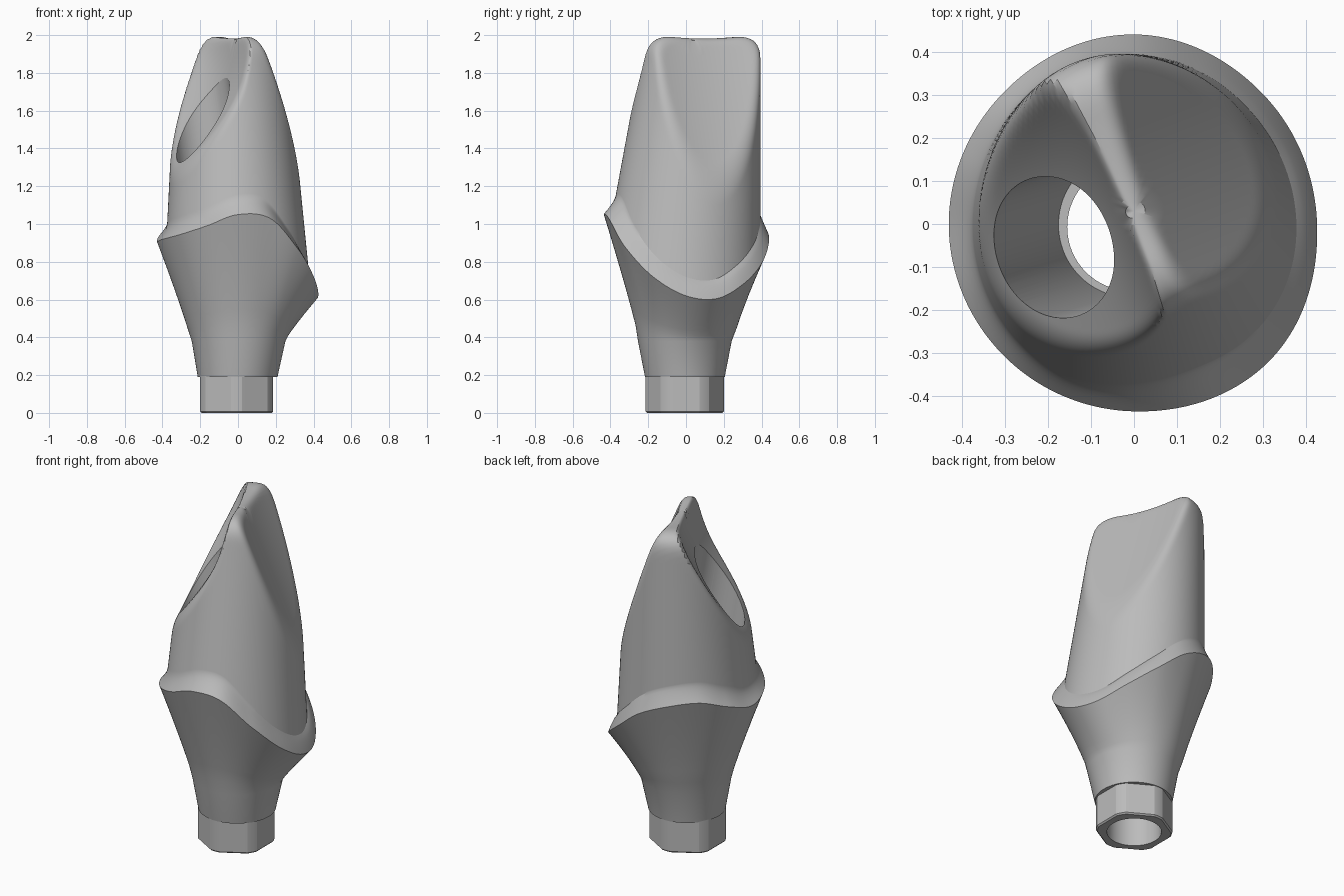
import bpy, bmesh, math
from mathutils import Vector

cube = bpy.data.objects.get("Cube")
if cube:
    bpy.data.objects.remove(cube)

grey = bpy.data.materials.new("satin_grey_metal")
grey.use_nodes = True
grey.diffuse_color = (0.5, 0.5, 0.5, 1)
grey.node_tree.nodes["Principled BSDF"].inputs["Base Color"].default_value = (0.5, 0.5, 0.5, 1)

COLS = 180
ANGLES = [math.tau * i / COLS for i in range(COLS)]


def cyclic(values, angle):
    """Smooth closed curve through evenly spaced values."""
    n = len(values)
    p = (angle / math.tau * n) % n
    i = int(p)
    t = p - i
    a, b, c, d = (values[(i + k) % n] for k in (-1, 0, 1, 2))
    return b + 0.5 * t * (c - a + t * (2 * a - 5 * b + 4 * c - d + t * (3 * (b - c) + d - a)))


def smooth_max(a, b, k):
    h = max(k - abs(a - b), 0) / k
    return max(a, b) + h * h * k / 4


# Collar outline by angle, counter-clockwise from +x
MARGIN_Z = [.62, .605, .68, .79, .92, .99, 1.01, .96, .91, .92, .945, .99, 1.05, 1.03, .87, .715]
MARGIN_R = [.425, .425, .44, .43, .43, .43, .435, .447]


def wall(x, y, z):
    """Tapered oval post."""
    t = z - 1
    left, right = -.375 + .05 * t, .35 - .1 * t
    front, back = -.40 + .185 * t, .395
    a, b = (right - left) / 2, (back - front) / 2
    return (math.hypot((x - left - a) / a, (y - front - b) / b) - 1) * a


def post(p):
    """Rounded post trimmed by two scooped facets that meet in a soft ridge."""
    x, y, z = p
    u, v = .93 * x + .36 * y, .93 * y - .36 * x
    hollow = 1.80 + 1.45 * u + .25 * math.exp(min(u, .1) / .04) + 1.5 * max(v, 0) ** 2
    slope = 2.08 - 2.55 * u + (v - .05) ** 2
    crest = 1.982 + .25 * (v - .1) ** 2
    blank = smooth_max(wall(x, y, z), z - crest, .12)
    facets = smooth_max((z - hollow) / 1.9, (z - slope) / 2.7, .06)
    return smooth_max(facets, blank, .035)


def hit(origin, direction):
    """Distance along a ray to the post surface."""
    lo, hi = 0.0, 1.5
    for _ in range(22):
        mid = (lo + hi) / 2
        if post(origin + direction * mid) < 0:
            lo = mid
        else:
            hi = mid
    return lo


def make_object(name, rings, bottom=None, top=None, closed=False):
    """Skin a list of rings, with optional pole points."""
    bm = bmesh.new()
    rows = [[bm.verts.new(p) for p in ring] for ring in rings]
    pairs = list(zip(rows, rows[1:])) + ([(rows[-1], rows[0])] if closed else [])
    for r, s in pairs:
        for i in range(COLS):
            j = (i + 1) % COLS
            bm.faces.new((r[i], r[j], s[j], s[i]))
    for pole, row in ((bottom, rows[0]), (top, rows[-1])):
        if pole:
            v = bm.verts.new(pole)
            for i in range(COLS):
                bm.faces.new((row[i], row[(i + 1) % COLS], v))
    bmesh.ops.recalc_face_normals(bm, faces=bm.faces)
    mesh = bpy.data.meshes.new(name)
    bm.to_mesh(mesh)
    bm.free()
    mesh.materials.append(grey)
    obj = bpy.data.objects.new(name, mesh)
    bpy.context.collection.objects.link(obj)
    return obj


def activate(obj):
    bpy.ops.object.select_all(action='DESELECT')
    obj.select_set(True)
    bpy.context.view_layer.objects.active = obj


def polar(r, angle, z, cx=0, cy=0):
    return Vector((cx + r * math.cos(angle), cy + r * math.sin(angle), z))


# Main body: neck, flared collar, shoulder and post
FLARE, SHOULDER, RAYS = 8, 6, 80
CENTRE = Vector((0, 0.03, 1.1))
columns = []
for a in ANGLES:
    m, rm = cyclic(MARGIN_Z, a), cyclic(MARGIN_R, a)
    hollowness = 1.4 - .5 * math.cos(a) - .4 * math.sin(a)
    col = [polar(.211, a, .19, -.002, -.006), polar(.248, a, .38, .003, -.006)]
    for i in range(1, FLARE + 1):
        s = i / FLARE
        col.append(polar(.248 + (rm - .248) * s ** 1.1, a, .38 + (m - .38) * s))
    for i in range(1, SHOULDER + 1):
        s = i / SHOULDER
        z = m + .1 * s
        rw = hit(Vector((0, 0, z)), polar(1, a, 0))
        col.append(polar(rw + (rm - rw) * (1 - s) ** hollowness, a, z))
    d = col[-1] - CENTRE
    az = math.atan2(d.y, d.x)
    low = math.atan2(d.z, math.hypot(d.x, d.y))
    for i in range(1, RAYS):
        e = low + (math.pi / 2 - low) * i / RAYS
        ray = polar(math.cos(e), az, math.sin(e))
        col.append(CENTRE + ray * hit(CENTRE, ray))
    columns.append(col)
up = Vector((0, 0, 1))
body = make_object("abutment_body", list(zip(*columns)), (0, 0, .19), CENTRE + up * hit(CENTRE, up))

# Screw channel: straight bore below, wider tilted channel above
axis = Vector((-.155, -.045, 1))
for name, r, start, end in (
        ("bore_cutter", .148, Vector((-.007, -.007, .1)), Vector((-.007, -.007, .7))),
        ("channel_cutter", .168, axis * .06 + up * .35, axis * 1.9 + up * .35)):
    d = end - start
    bpy.ops.mesh.primitive_cylinder_add(vertices=96, radius=r, depth=d.length, location=(start + end) / 2,
                                        rotation=d.to_track_quat('Z', 'Y').to_euler())
    cutter = bpy.context.object
    cutter.name = name
    cutter.hide_render = True
    cutter.data.materials.append(grey)
    mod = body.modifiers.new(name, 'BOOLEAN')
    mod.operation, mod.solver, mod.object = 'DIFFERENCE', 'EXACT', cutter
    activate(body)
    bpy.ops.object.modifier_apply(modifier=mod.name)
    bpy.data.objects.remove(cutter)

# Hexagonal connector with rounded corners, hollow inside


def hex_ring(inset, z):
    ring = []
    for a in ANGLES:
        off = (a + math.pi / 6) % (math.pi / 3) - math.pi / 6
        ring.append(polar(min(.193 / math.cos(off), .208) - inset, a, z, -.007, -.007))
    return ring


def bore_ring(z):
    return [polar(.148, a, z, -.007, -.007) for a in ANGLES]


connector = make_object("hex_connector", [hex_ring(0, .195), hex_ring(0, .008), hex_ring(.008, 0),
                                          bore_ring(0), bore_ring(.195)], closed=True)

for obj, limit in ((body, 27), (connector, 15)):
    activate(obj)
    bpy.ops.object.shade_smooth_by_angle(angle=math.radians(limit))
